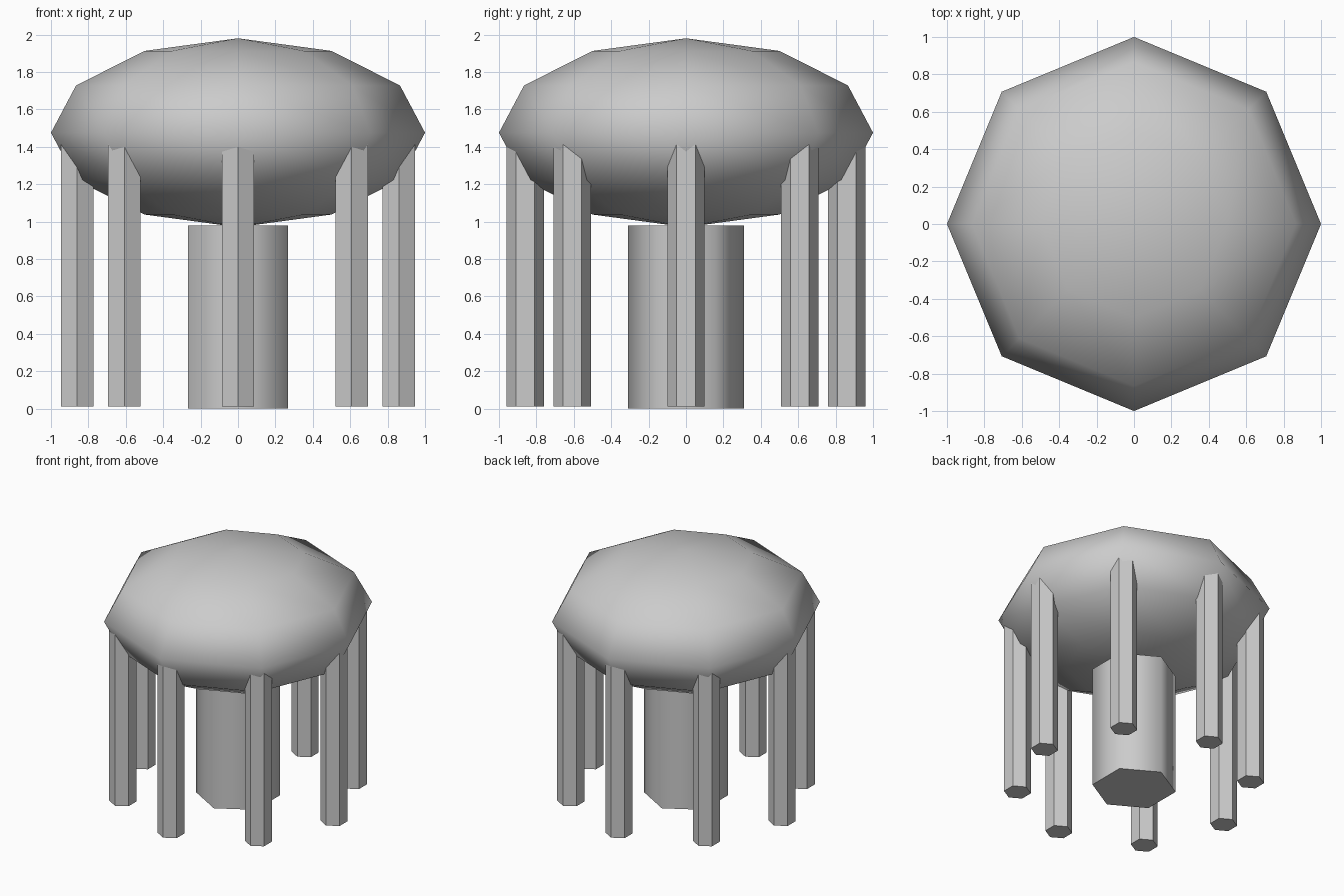
import bpy
from math import cos, sin, pi, radians

if "Cube" in bpy.data.objects:
    bpy.data.objects.remove(bpy.data.objects["Cube"])


def prism(name, radius, x, y, z0, z1):
    """Six-sided upright column with corners on +y and -y."""
    bpy.ops.mesh.primitive_cylinder_add(
        vertices=6, radius=radius, depth=z1 - z0,
        location=(x, y, (z0 + z1) / 2))
    ob = bpy.context.object
    ob.name = name
    return ob


# Flattened low-poly dome
bpy.ops.mesh.primitive_uv_sphere_add(
    segments=8, ring_count=6, radius=1, location=(0, 0, 1.475))
dome = bpy.context.object
dome.name = "dome"
dome.scale = (1, 1, 0.505)
bpy.ops.object.transform_apply(location=False, rotation=False, scale=True)
bpy.ops.object.shade_smooth()

# Central stem, smooth sides with sharp ends
prism("stem", 0.31, 0, 0, 0, 0.98)
bpy.ops.object.shade_smooth_by_angle(angle=radians(65))

# Ring of eight flat-sided legs, sunk into the dome
for i in range(8):
    a = i * pi / 4
    prism(f"leg_{i + 1}", 0.1, 0.86 * cos(a), 0.86 * sin(a), 0.01, 1.42)
